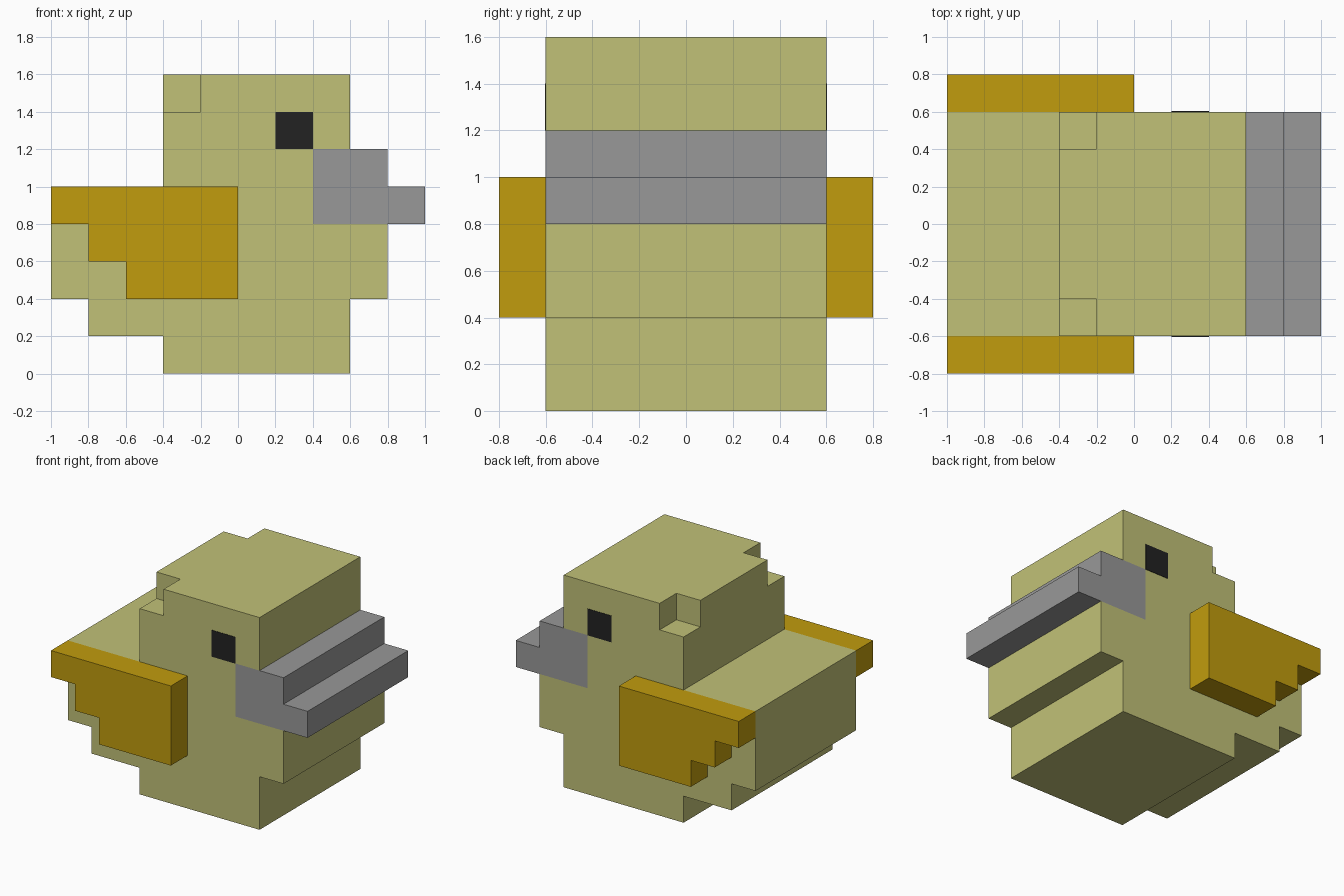
import bpy, bmesh

cube = bpy.data.objects.get("Cube")
if cube:
    bpy.data.objects.remove(cube, do_unlink=True)


def material(name, rgb):
    """Flat material from an 8-bit sRGB colour."""
    lin = [((c / 255 + 0.055) / 1.055) ** 2.4 if c > 10 else c / 255 / 12.92 for c in rgb]
    m = bpy.data.materials.new(name)
    m.use_nodes = True
    m.diffuse_color = (*lin, 1)
    bsdf = next(n for n in m.node_tree.nodes if n.type == 'BSDF_PRINCIPLED')
    bsdf.inputs["Base Color"].default_value = (*lin, 1)
    bsdf.inputs["Roughness"].default_value = 0.9
    return m


YELLOW = material("pale yellow", (193, 193, 119))
GOLD = material("golden orange", (193, 156, 13))
GREY = material("beak grey", (152, 152, 152))
BLACK = material("eye black", (34, 34, 34))


def extrude_profile(name, points, y0, y1, mat):
    """Extrude an (x, z) outline from y0 to y1."""
    bm = bmesh.new()
    face = bm.faces.new([bm.verts.new((x, y0, z)) for x, z in points])
    result = bmesh.ops.extrude_face_region(bm, geom=[face])
    verts = [v for v in result["geom"] if isinstance(v, bmesh.types.BMVert)]
    bmesh.ops.translate(bm, verts=verts, vec=(0, y1 - y0, 0))
    bmesh.ops.recalc_face_normals(bm, faces=bm.faces)
    mesh = bpy.data.meshes.new(name)
    bm.to_mesh(mesh)
    bm.free()
    mesh.materials.append(mat)
    obj = bpy.data.objects.new(name, mesh)
    bpy.context.collection.objects.link(obj)
    return obj


def rect(x0, x1, z0, z1):
    return [(x0, z0), (x1, z0), (x1, z1), (x0, z1)]


# Body and head: one stepped outline with a recess for the beak
body = extrude_profile("body", [
    (-0.4, 0), (0.6, 0), (0.6, 0.4), (0.8, 0.4), (0.8, 0.8), (0.4, 0.8),
    (0.4, 1.2), (0.6, 1.2), (0.6, 1.6), (-0.4, 1.6), (-0.4, 1.0),
    (-1, 1.0), (-1, 0.4), (-0.8, 0.4), (-0.8, 0.2), (-0.4, 0.2)],
    -0.6, 0.6, YELLOW)

# Notches in the two upper back corners of the head
for side in (-1, 1):
    cutter = extrude_profile("notch_cutter", rect(-0.5, -0.2, 1.4, 1.7),
                             side * 0.4, side * 0.7, YELLOW)
    cutter.hide_render = True
    mod = body.modifiers.new("notch", 'BOOLEAN')
    mod.operation = 'DIFFERENCE'
    mod.solver = 'EXACT'
    mod.object = cutter
    bpy.context.view_layer.objects.active = body
    bpy.ops.object.modifier_apply(modifier=mod.name)
    bpy.data.objects.remove(cutter, do_unlink=True)

# Stepped beak across the full width
extrude_profile("beak", [(0.4, 0.8), (1.0, 0.8), (1.0, 1.0), (0.8, 1.0),
                         (0.8, 1.2), (0.4, 1.2)], -0.6, 0.6, GREY)

# Wings and eyes on both sides
wing = [(0, 0.4), (0, 1.0), (-1, 1.0), (-1, 0.8), (-0.8, 0.8),
        (-0.8, 0.6), (-0.6, 0.6), (-0.6, 0.4)]
for label, side in (("right", -1), ("left", 1)):
    extrude_profile(f"{label}_wing", wing, side * 0.6, side * 0.8, GOLD)
    extrude_profile(f"{label}_eye", rect(0.2, 0.4, 1.2, 1.4),
                    side * 0.598, side * 0.603, BLACK)
